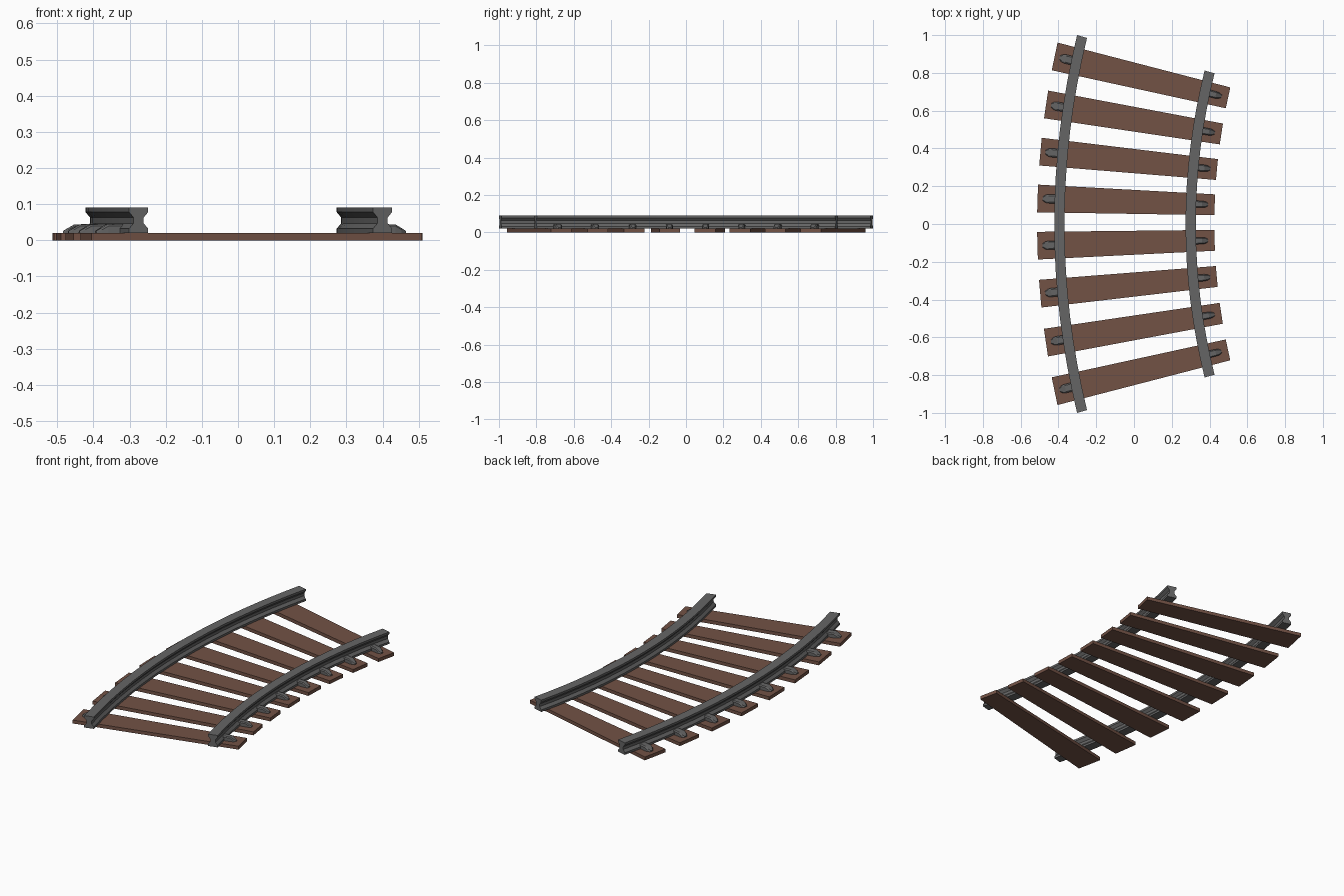
import bpy, bmesh

if "Cube" in bpy.data.objects:
    bpy.data.objects.remove(bpy.data.objects["Cube"])


def track(s, u, z):
    """Curved track space: s = 0 outer rail, s = 1 inner rail, u = -1..1 along the track."""
    ox, oy = -0.395 + 0.12 * u * u, 0.9925 * u
    ix, iy = 0.30 + 0.10 * u * u, 0.805 * u
    return (ox + (ix - ox) * s, oy + (iy - oy) * s, z)


def material(name, rgb):
    m = bpy.data.materials.new(name)
    m.diffuse_color = (*rgb, 1)
    m.use_nodes = True
    m.node_tree.nodes["Principled BSDF"].inputs["Base Color"].default_value = m.diffuse_color
    return m


def loft(name, rings, mat, smooth=False):
    """Closed solid through a list of equal-length rings in track space."""
    bm = bmesh.new()
    vs = [[bm.verts.new(track(*p)) for p in ring] for ring in rings]
    n = len(vs[0])
    for a, b in zip(vs, vs[1:]):
        for i in range(n):
            j = (i + 1) % n
            bm.faces.new((a[i], a[j], b[j], b[i]))
    bm.faces.new(vs[0])
    bm.faces.new(vs[-1])
    bmesh.ops.recalc_face_normals(bm, faces=bm.faces)
    mesh = bpy.data.meshes.new(name)
    bm.to_mesh(mesh)
    bm.free()
    mesh.materials.append(mat)
    ob = bpy.data.objects.new(name, mesh)
    bpy.context.collection.objects.link(ob)
    if smooth:
        bpy.ops.object.select_all(action='DESELECT')
        ob.select_set(True)
        bpy.context.view_layer.objects.active = ob
        bpy.ops.object.shade_smooth_by_angle(angle=0.5)
    return ob


wood = material("wood", (0.17, 0.085, 0.06))
steel = material("steel", (0.13, 0.13, 0.13))

# Rails: waisted profile swept along the curve
half = [(0.039, 0.02), (0.039, 0.032), (0.021, 0.047),
        (0.021, 0.063), (0.039, 0.078), (0.039, 0.09)]
profile = half + [(-s, z) for s, z in reversed(half)]
SEG = 16
for name, s0 in (("outer_rail", 0), ("inner_rail", 1)):
    rings = [[(s0 + s, -1 + 2 * k / SEG, z) for s, z in profile] for k in range(SEG + 1)]
    loft(name, rings, steel, smooth=True)

# Sleepers, each with a clip on the outside of both rails
for n, u in enumerate((0.866, 0.618, 0.374, 0.132, -0.112, -0.36, -0.613, -0.864), 1):
    w = 0.0715
    loft(f"sleeper_{n}",
         [[(s, u - w, 0), (s, u + w, 0), (s, u + w, 0.02), (s, u - w, 0.02)]
          for s in (-0.17, 1.18)], wood)
    for side, s0, d in (("outer", 0, -1), ("inner", 1, 1)):
        # distance from rail, half width, top height
        stations = ((0, 0.023, 0.045), (0.085, 0.023, 0.044),
                    (0.11, 0.02, 0.034), (0.13, 0.01, 0.026))
        loft(f"{side}_clip_{n}",
             [[(s0 + d * t, u - h, 0.019), (s0 + d * t, u + h, 0.019),
               (s0 + d * t, u + h, z - 0.005), (s0 + d * t, u + h * 0.7, z),
               (s0 + d * t, u - h * 0.7, z), (s0 + d * t, u - h, z - 0.005)]
              for t, h, z in stations], steel)
